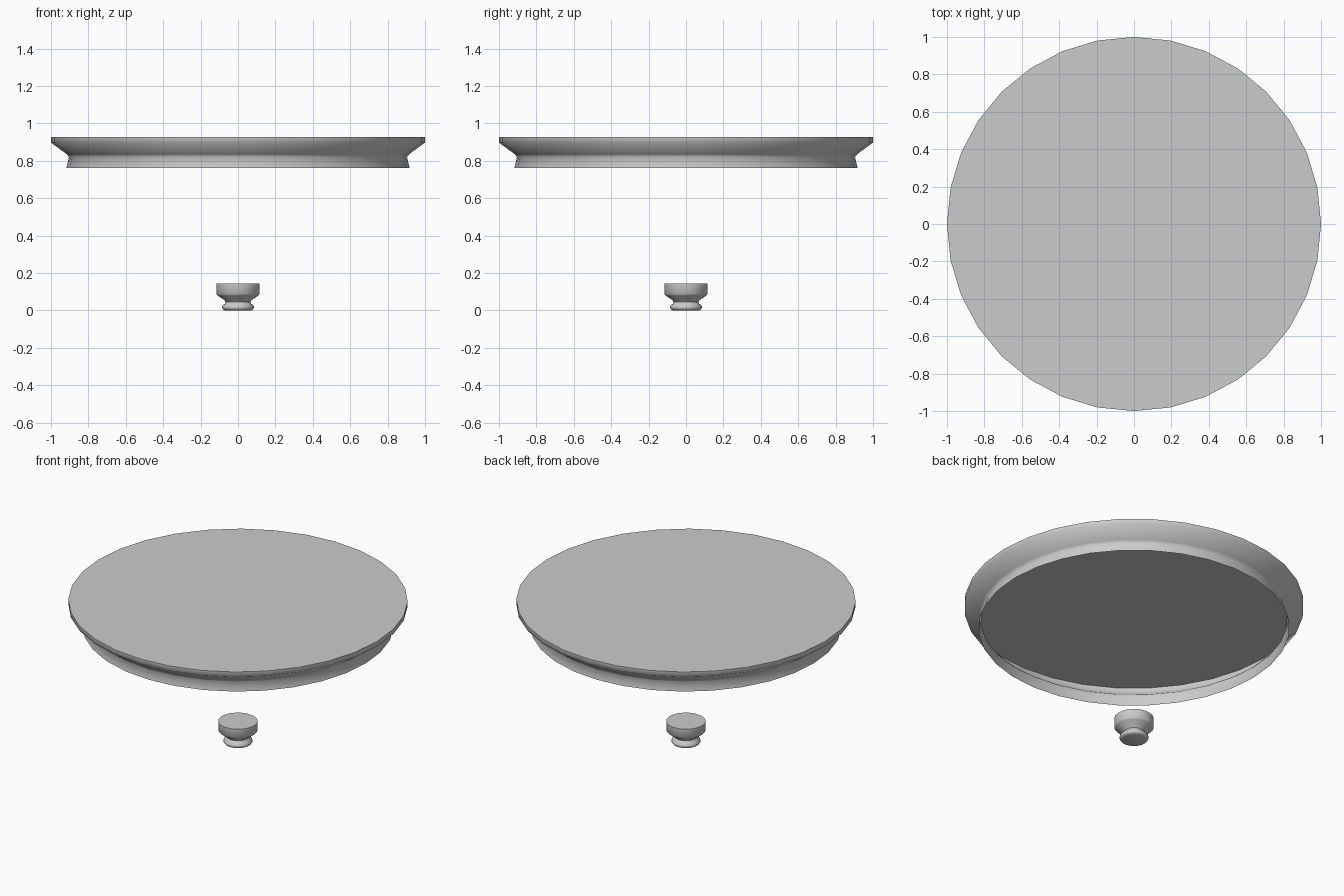
import bpy, bmesh, math

if "Cube" in bpy.data.objects:
    bpy.data.objects.remove(bpy.data.objects["Cube"])

SIDES = 32

def lathe(name, profile, cap_bottom):
    """Revolve (radius, z) points, listed top to bottom, around z."""
    bm = bmesh.new()
    rings = []
    for r, z in profile:
        rings.append([bm.verts.new((r * math.cos(2 * math.pi * i / SIDES),
                                    r * math.sin(2 * math.pi * i / SIDES), z))
                      for i in range(SIDES)])
    for upper, lower in zip(rings, rings[1:]):
        for i in range(SIDES):
            j = (i + 1) % SIDES
            bm.faces.new((lower[i], lower[j], upper[j], upper[i]))
    bm.faces.new(rings[0])
    if cap_bottom:
        bm.faces.new(rings[-1][::-1])
    mesh = bpy.data.meshes.new(name)
    bm.to_mesh(mesh)
    bm.free()
    obj = bpy.data.objects.new(name, mesh)
    bpy.context.collection.objects.link(obj)
    bpy.ops.object.select_all(action='DESELECT')
    obj.select_set(True)
    bpy.context.view_layer.objects.active = obj
    bpy.ops.object.shade_smooth_by_angle(angle=math.radians(60))
    return obj

# Wide round top with a flared skirt, open underneath
lathe("top_plate", [(1.0, 0.928), (1.0, 0.897), (0.915, 0.835),
                    (0.904, 0.82), (0.917, 0.762)], False)

# Small turned foot below, closed at both ends
lathe("foot_knob", [(0.116, 0.144), (0.116, 0.088), (0.108, 0.079),
                    (0.074, 0.056), (0.066, 0.046), (0.07, 0.036),
                    (0.084, 0.024), (0.085, 0.013), (0.079, 0.004),
                    (0.07, 0.0)], True)
